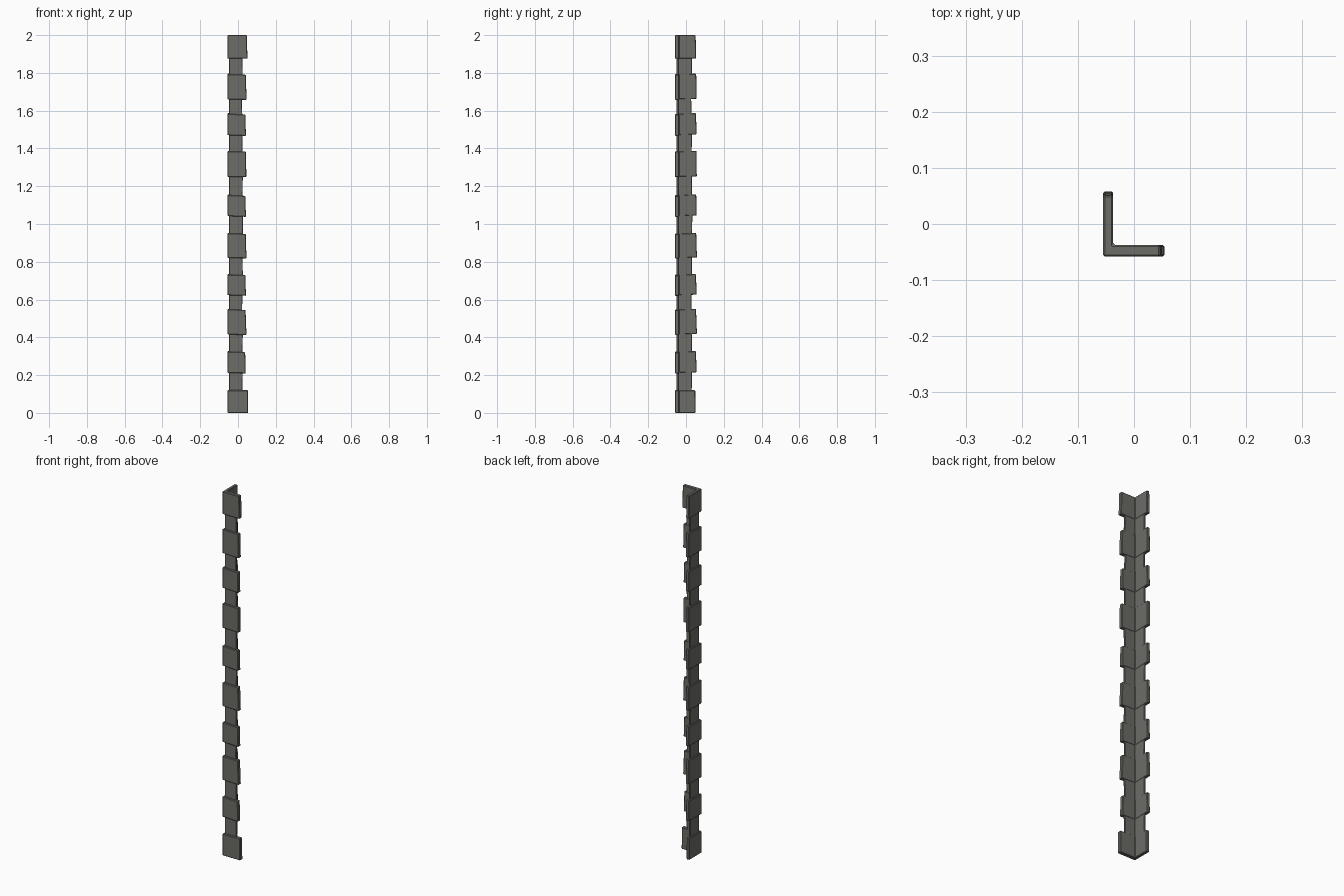
import bpy, bmesh, random

if "Cube" in bpy.data.objects:
    bpy.data.objects.remove(bpy.data.objects["Cube"])

random.seed(4)
stone = bpy.data.materials.new("dark grey stone")
stone.diffuse_color = (0.15, 0.15, 0.135, 1)
stone.use_nodes = True
stone.node_tree.nodes["Principled BSDF"].inputs["Base Color"].default_value = stone.diffuse_color


def corner_stone(name, z0, z1, outer_x, outer_y, end_x, end_y, inner, sag=0.0, skew=0.0, bevel=0.003):
    """L-shaped block: two arms meeting at the front left corner."""
    plan = [(outer_x, outer_y), (end_x, outer_y), (end_x, inner),
            (inner, inner), (inner, end_y), (outer_x, end_y)]
    bm = bmesh.new()
    rings = []
    for z, top in ((z0, 0), (z1, 1)):
        ring = []
        for i, (x, y) in enumerate(plan):
            dz = -sag if i in (1, 2) else sag if i in (4, 5) else 0
            if i in (1, 2) and top:
                x -= skew
            if i in (4, 5) and top:
                y -= skew
            ring.append(bm.verts.new((x, y, min(2, max(0, z + dz)))))
        rings.append(ring)
    low, high = rings
    bm.faces.new(low[::-1])
    bm.faces.new(high)
    for i in range(6):
        j = (i + 1) % 6
        bm.faces.new((low[i], low[j], high[j], high[i]))
    mesh = bpy.data.meshes.new(name)
    bm.to_mesh(mesh)
    bm.free()
    mesh.materials.append(stone)
    ob = bpy.data.objects.new(name, mesh)
    bpy.context.collection.objects.link(ob)
    mod = ob.modifiers.new("worn edges", 'BEVEL')
    mod.width = bevel
    mod.segments = 1
    return ob


# wide blocks: bottom, top, x arm end, y arm end, end sag, end skew
wide = [(0.0, 0.12, 0.054, 0.050, 0.0, 0.001),
        (0.212, 0.324, 0.041, 0.056, 0.003, 0.003),
        (0.415, 0.548, 0.045, 0.058, 0.003, 0.005),
        (0.623, 0.732, 0.042, 0.056, 0.003, 0.003),
        (0.82, 0.950, 0.045, 0.058, 0.002, 0.004),
        (1.042, 1.153, 0.042, 0.057, 0.004, 0.003),
        (1.25, 1.385, 0.044, 0.057, 0.002, 0.001),
        (1.47, 1.583, 0.042, 0.056, 0.004, 0.003),
        (1.66, 1.793, 0.045, 0.057, 0.003, 0.003),
        (1.875, 2.0, 0.050, 0.054, 0.0, 0.003)]
for n, (z0, z1, ex, ey, sag, skew) in enumerate(wide):
    corner_stone(f"wide_block_{n + 1}", z0, z1, -0.055, -0.058, ex, ey, -0.037, sag, skew)

# narrow recessed blocks fill the gaps between the wide ones
for n in range(len(wide) - 1):
    off = random.uniform(-0.002, 0.002)
    corner_stone(f"narrow_block_{n + 1}", wide[n][1] - 0.012, wide[n + 1][0] + 0.012,
                 -0.047, -0.049, 0.024 + off, 0.031 + off, -0.038,
                 0.0, random.uniform(-0.003, 0.003), 0.002)
